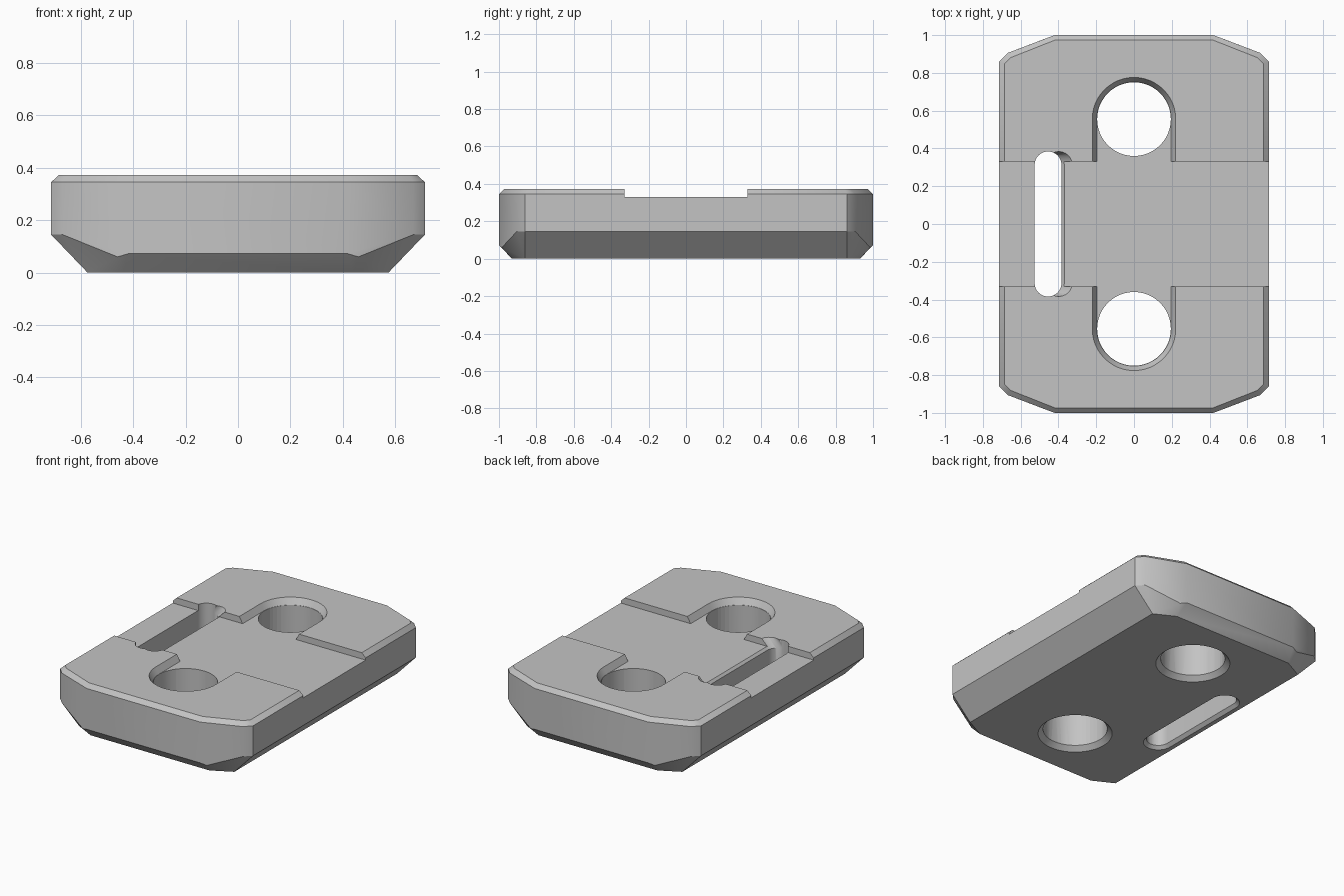
import bpy, bmesh, math
from math import cos, sin, pi, radians

old = bpy.data.objects.get("Cube")
if old:
    bpy.data.objects.remove(old, do_unlink=True)

grey = bpy.data.materials.new("plain grey")
grey.use_nodes = True
colour = (0.55, 0.55, 0.55, 1)
grey.diffuse_color = colour
grey.node_tree.nodes["Principled BSDF"].inputs["Base Color"].default_value = colour


def hull(name, points):
    """Solid convex object wrapped around the points."""
    bm = bmesh.new()
    for p in points:
        bm.verts.new(p)
    res = bmesh.ops.convex_hull(bm, input=bm.verts[:])
    loose = {v for v in res["geom_interior"] + res["geom_unused"]
             if isinstance(v, bmesh.types.BMVert)}
    bmesh.ops.delete(bm, geom=list(loose), context='VERTS')
    bmesh.ops.dissolve_limit(bm, angle_limit=radians(2.5),
                             verts=bm.verts[:], edges=bm.edges[:])
    bmesh.ops.recalc_face_normals(bm, faces=bm.faces[:])
    mesh = bpy.data.meshes.new(name)
    bm.to_mesh(mesh)
    bm.free()
    mesh.materials.append(grey)
    obj = bpy.data.objects.new(name, mesh)
    bpy.context.collection.objects.link(obj)
    return obj


def stadium(x, y0, y1, r, z, n=48):
    """Ring of points around two circle centres that share x."""
    return [(x + r * cos(2 * pi * i / n), y + r * sin(2 * pi * i / n), z)
            for y in (y0, y1) for i in range(n)]


# Body: one corner mirrored to four, chamfered above and below
corner = [
    (0.685, 0.848, 0.372), (0.655, 0.88, 0.372), (0.42, 0.973, 0.372),
    (0.714, 0.86, 0.345), (0.67, 0.905, 0.345), (0.42, 1.0, 0.345),
    (0.714, 0.86, 0.145), (0.67, 0.905, 0.145),
    (0.46, 0.985, 0.06), (0.42, 1.0, 0.072),
    (0.575, 0.86, 0), (0.44, 0.93, 0),
]
body = hull("clamp_plate", [(sx * x, sy * y, z) for x, y, z in corner
                            for sx in (-1, 1) for sy in (-1, 1)])

# Wide channel across the top
cutters = [hull("channel_cutter", [(x, y, z) for x in (-1, 1)
                                   for y in (-0.33, 0.33) for z in (0.33, 0.6)])]

# Bolt holes with sloped recesses above and chamfers below
HOLE_Y, HOLE_R = 0.555, 0.195
for s in (-1, 1):
    y = s * HOLE_Y
    cutters += [
        hull("recess_cutter", stadium(0, s * 0.3, y, 0.197, 0.33)
             + stadium(0, s * 0.3, y, 0.237, 0.4)),
        hull("hole_cutter", stadium(0, y, y, HOLE_R, -0.1)
             + stadium(0, y, y, HOLE_R, 0.5)),
        hull("hole_chamfer_cutter", stadium(0, y, y, HOLE_R + 0.05, -0.02)
             + stadium(0, y, y, HOLE_R - 0.01, 0.04)),
    ]

# Strap slot, flared to one side above and chamfered below
SLOT_X, SLOT_Y, SLOT_R = -0.455, 0.313, 0.071
cutters += [
    hull("slot_cutter", stadium(SLOT_X, -SLOT_Y, SLOT_Y, SLOT_R, -0.1)
         + stadium(SLOT_X, -SLOT_Y, SLOT_Y, SLOT_R, 0.5)),
    hull("slot_flare_cutter", stadium(SLOT_X, -SLOT_Y, SLOT_Y, SLOT_R - 0.001, 0.314)
         + stadium(SLOT_X + 0.086, -SLOT_Y, SLOT_Y, SLOT_R - 0.001, 0.4)),
    hull("slot_chamfer_cutter", stadium(SLOT_X, -SLOT_Y, SLOT_Y, SLOT_R + 0.04, -0.02)
         + stadium(SLOT_X, -SLOT_Y, SLOT_Y, SLOT_R - 0.01, 0.03)),
]

# Cut everything out of the body
bpy.ops.object.select_all(action='DESELECT')
bpy.context.view_layer.objects.active = body
body.select_set(True)
for cutter in cutters:
    cutter.hide_render = True
    mod = body.modifiers.new(cutter.name, 'BOOLEAN')
    mod.operation = 'DIFFERENCE'
    mod.solver = 'EXACT'
    mod.object = cutter
    bpy.ops.object.modifier_apply(modifier=mod.name)
    bpy.data.objects.remove(cutter, do_unlink=True)

bpy.ops.object.shade_smooth_by_angle(angle=radians(30))
